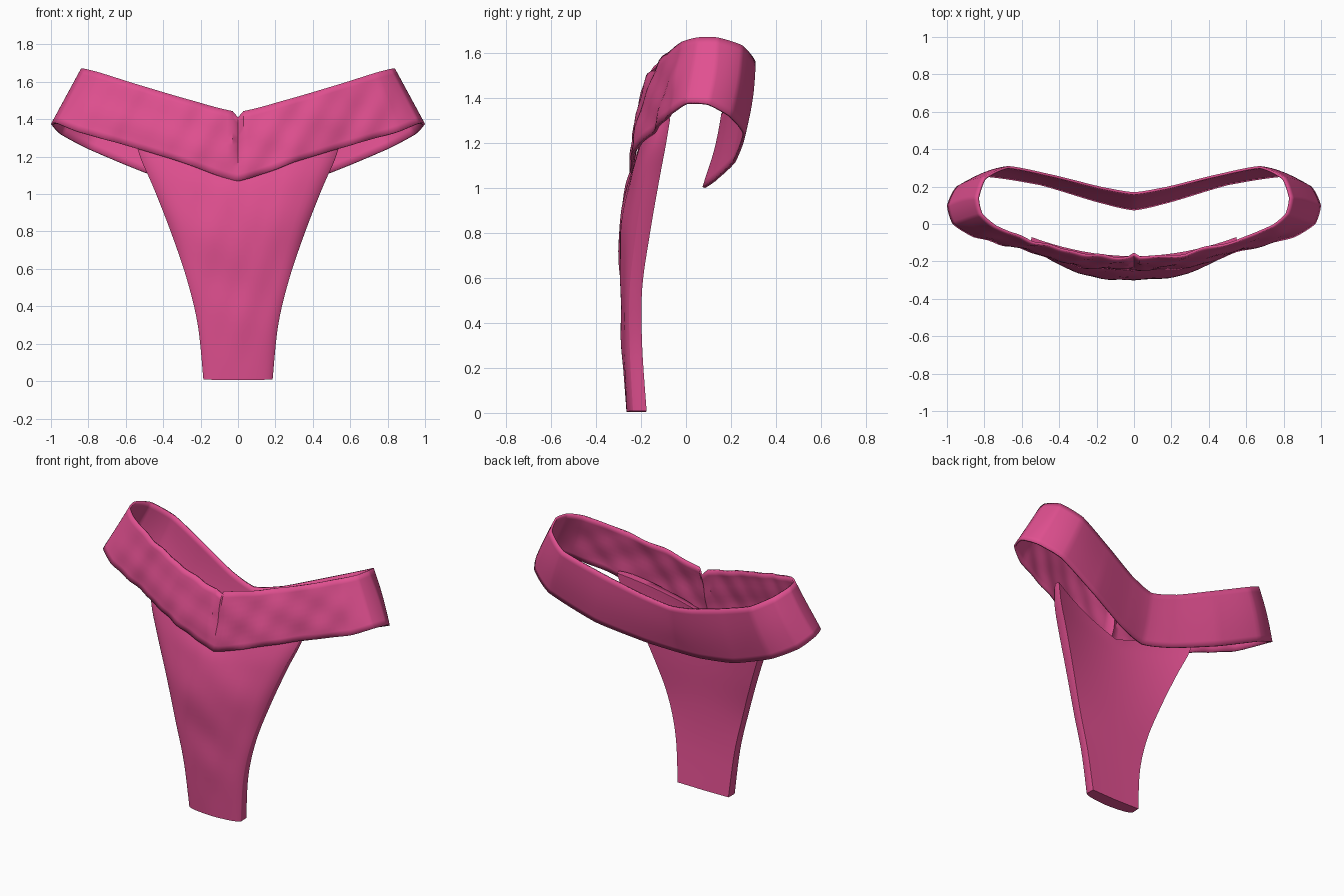
import bpy, bmesh, math
from mathutils import Vector

if "Cube" in bpy.data.objects:
    bpy.data.objects.remove(bpy.data.objects["Cube"])

pink = bpy.data.materials.new("rose pink")
pink.diffuse_color = (0.75, 0.08, 0.28, 1)
pink.use_nodes = True
pink.node_tree.nodes["Principled BSDF"].inputs["Base Color"].default_value = pink.diffuse_color


def finish(name, bm, angle):
    bmesh.ops.recalc_face_normals(bm, faces=bm.faces)
    me = bpy.data.meshes.new(name)
    bm.to_mesh(me)
    bm.free()
    ob = bpy.data.objects.new(name, me)
    bpy.context.collection.objects.link(ob)
    me.materials.append(pink)
    bpy.ops.object.select_all(action='DESELECT')
    ob.select_set(True)
    bpy.context.view_layer.objects.active = ob
    bpy.ops.object.shade_smooth_by_angle(angle=math.radians(angle))
    return ob


def spline(a, b, c, d, t, straight=0.0):
    # Catmull-Rom interpolation of number tuples, blended towards straight lines
    out = []
    for p, q, r, s in zip(a, b, c, d):
        v = 0.5 * (2 * q + (r - p) * t + (2 * p - 5 * q + 4 * r - s) * t * t
                   + (3 * q - p - 3 * r + s) * t ** 3)
        out.append(v * (1 - straight) + (q + (r - q) * t) * straight)
    return out


def wrinkle(x, z):
    return (math.sin(17 * x + 9 * z) * math.sin(23 * z - 6 * x)
            + 0.6 * math.sin(37 * x - 21 * z + 1.3))


# Waistband: bottom edge and top edge points, front centre round to back centre
half = [
    (0, -.25, 1.07, 0, -.19, 1.44),
    (.30, -.235, 1.17, .28, -.165, 1.51),
    (.58, -.145, 1.255, .55, -.095, 1.59),
    (.86, -.07, 1.335, .74, -.02, 1.65),
    (.97, .0, 1.38, .82, .05, 1.67),
    (1.0, .10, 1.375, .84, .14, 1.67),
    (.95, .20, 1.32, .80, .25, 1.635),
    (.80, .265, 1.24, .67, .31, 1.56),
    (.50, .22, 1.115, .42, .26, 1.46),
    (.20, .13, 1.03, .18, .20, 1.37),
    (0, .085, 1.0, 0, .17, 1.33),
]
ring = half + [(-p[0], p[1], p[2], -p[3], p[4], p[5]) for p in half[-2:0:-1]]
n, SUB, ROWS = len(ring), 10, 10
bm = bmesh.new()
cols = []
for i in range(n):
    for k in range(SUB):
        p = spline(ring[i - 1], ring[i], ring[(i + 1) % n], ring[(i + 2) % n], k / SUB, 0.5)
        lo, hi = Vector(p[:3]), Vector(p[3:])
        col = []
        for j in range(ROWS + 1):
            v = j / ROWS
            q = lo.lerp(hi, v)
            # gentle outward belly, crumpled front and centre cleft
            q.y += math.copysign(0.01, q.y) * math.sin(math.pi * v) * min(1, abs(q.y) * 8)
            if q.y < 0:
                fade = min(1, -q.y * 10)
                q.y += 0.006 * fade * wrinkle(q.x, q.z)
                cleft = math.exp(-(q.x / 0.015) ** 2) * min(1, v * 2)
                q.y += 0.02 * cleft
                q.z -= 0.03 * cleft * v
            col.append(bm.verts.new(q))
        cols.append(col)
for a, b in zip(cols, cols[1:] + cols[:1]):
    for j in range(ROWS):
        bm.faces.new((a[j], b[j], b[j + 1], a[j + 1]))
band = finish("waistband", bm, 40)
mod = band.modifiers.new("thickness", 'SOLIDIFY')
mod.thickness = 0.013
mod.offset = -1

# Front panel levels:
# centre z, edge z, half width, front y, edge front y, edge back y, centre back y
levels = [
    (.005, .008, .185, -.265, -.235, -.175, -.177),
    (.30, .30, .215, -.285, -.250, -.195, -.198),
    (.55, .55, .275, -.29, -.250, -.195, -.20),
    (.80, .80, .36, -.30, -.220, -.16, -.185),
    (1.0, 1.03, .45, -.265, -.185, -.12, -.178),
    (1.1, 1.19, .52, -.230, -.145, -.09, -.178),
    (1.15, 1.31, .555, -.205, -.100, -.07, -.172),
]
bm = bmesh.new()
rings = []
US = 24
m = len(levels)
for i in range(m - 1):
    for k in range(6 if i < m - 2 else 7):
        zc, ze, w, yf, ye, yb, yc = spline(levels[max(i - 1, 0)], levels[i], levels[i + 1],
                                           levels[min(i + 2, m - 1)], k / 6)
        front, back = [], []
        for s in range(US + 1):
            u = math.sin(math.pi / 2 * (-1 + 2 * s / US))
            a = abs(u)
            z = zc + (ze - zc) * a
            x = w * u
            crease = 0.006 * wrinkle(x, z * .6) * (1 - a) * min(1, z * 2)
            # soft front face rolling over at the side edges
            roll = .6 * a ** 2 + .4 * a ** 10
            front.append(bm.verts.new((x, yf + (ye - yf) * roll + crease, z)))
            back.append(bm.verts.new((x * .985, yc + (yb - yc) * a ** 2, z)))
        rings.append(front + back[::-1])
for a, b in zip(rings, rings[1:]):
    for j in range(len(a)):
        j2 = (j + 1) % len(a)
        bm.faces.new((a[j], a[j2], b[j2], b[j]))
for r in (rings[0], rings[-1]):
    for j in range(US):
        bm.faces.new((r[j], r[j + 1], r[-2 - j], r[-1 - j]))
finish("front_panel", bm, 70)
